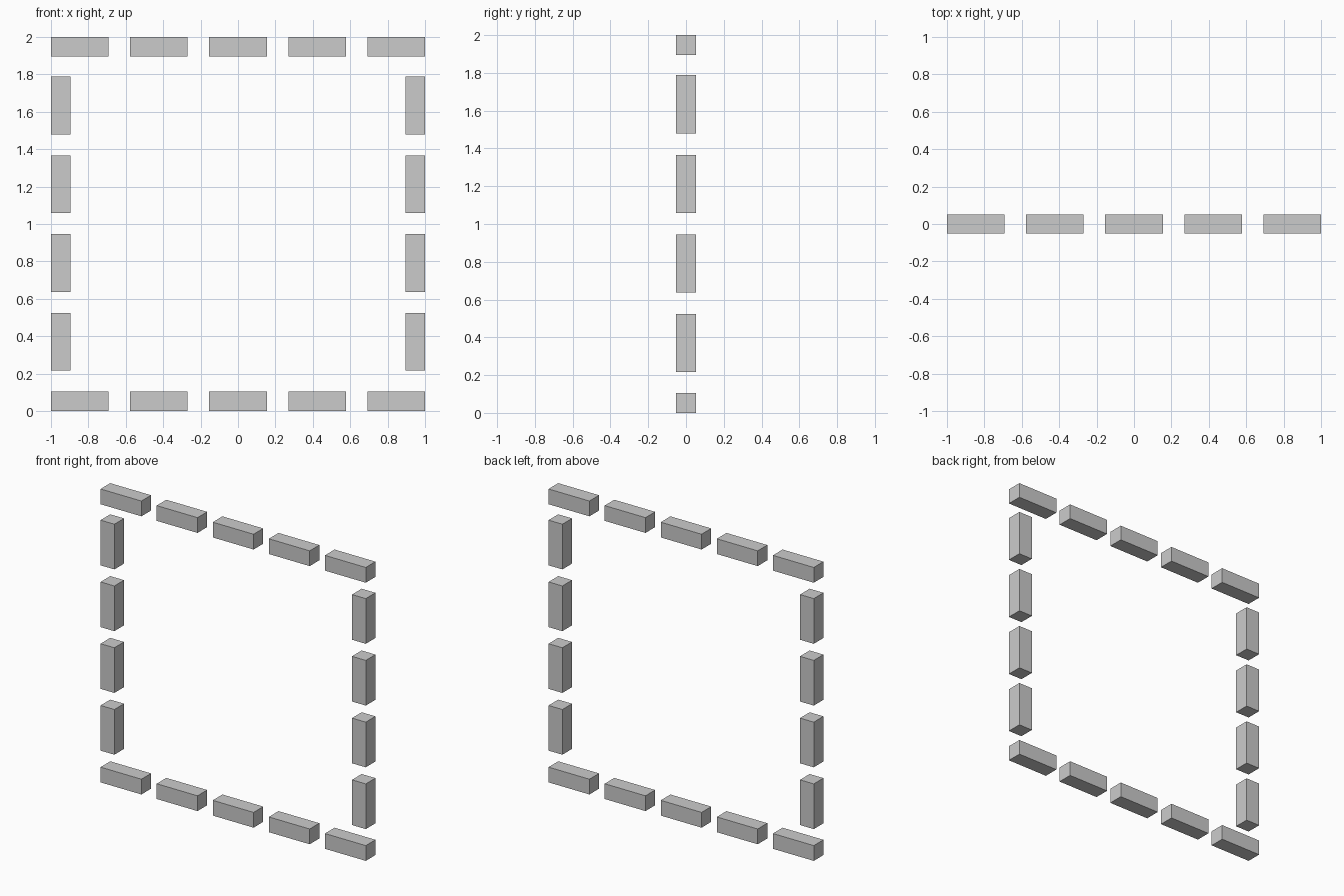
import bpy

if "Cube" in bpy.data.objects:
    bpy.data.objects.remove(bpy.data.objects["Cube"])

LENGTH, THICK = 0.308, 0.104


def bar(name, x, z, size):
    bpy.ops.mesh.primitive_cube_add(size=1, location=(x, 0, z))
    obj = bpy.context.object
    obj.name = name
    obj.scale = size
    bpy.ops.object.transform_apply(location=False, rotation=False, scale=True)


# Horizontal dashes along the bottom and top edges
for label, z in (("bottom", THICK / 2), ("top", 2 - THICK / 2)):
    for i in range(5):
        bar(f"{label}_dash_{i + 1}", (i - 2) * 0.423, z, (LENGTH, THICK, THICK))

# Upright dashes along the left and right edges
for label, side in (("left", -1), ("right", 1)):
    for i in range(4):
        bar(f"{label}_dash_{i + 1}", side * (1 - THICK / 2),
            1.002 + (i - 1.5) * 0.421, (THICK, THICK, LENGTH))
